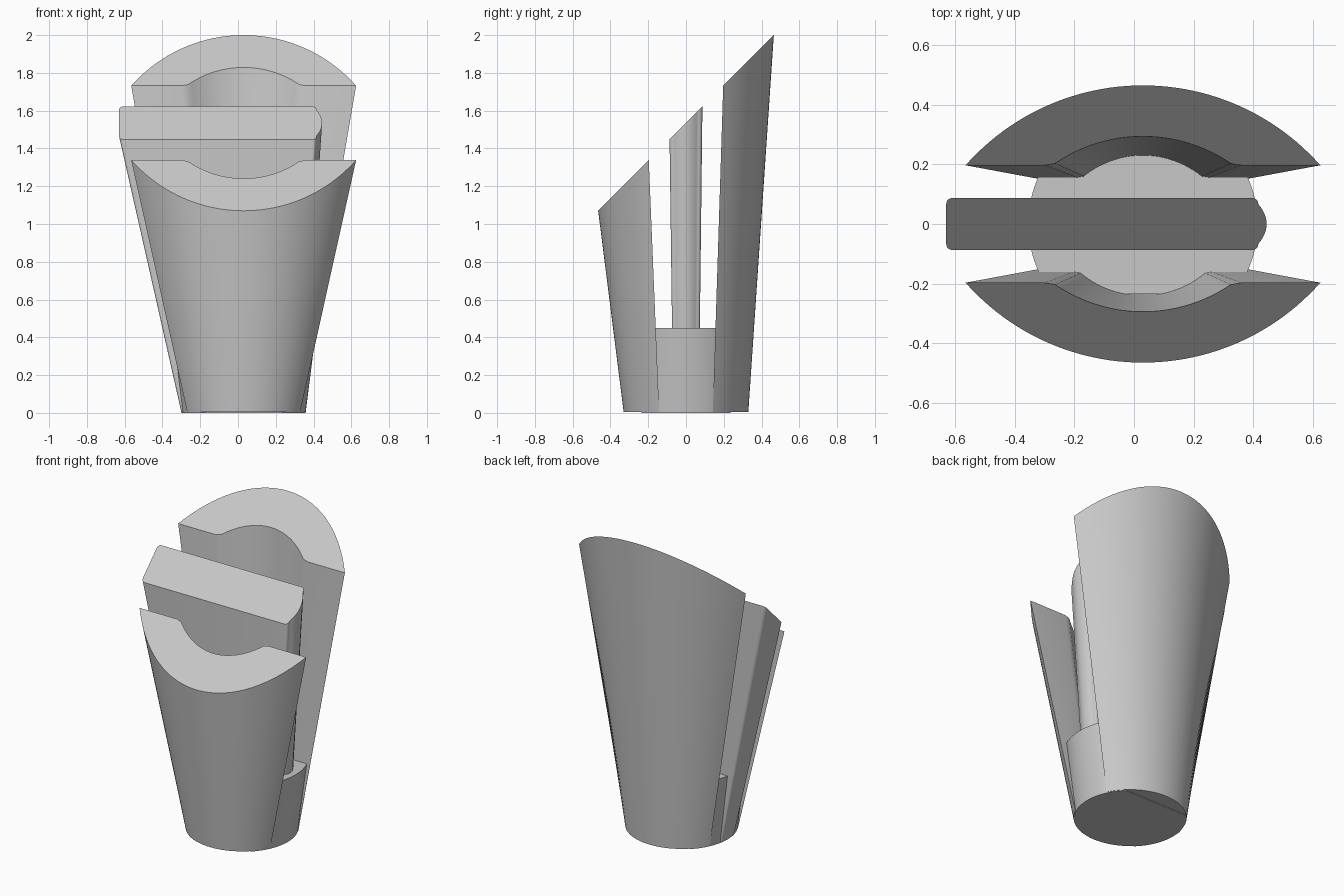
import bpy
import bmesh
import math

cube = bpy.data.objects.get("Cube")
if cube:
    bpy.data.objects.remove(cube, do_unlink=True)

CX = 0.03        # axis of the cone
CUT = 1.535      # slanted cut plane: z = y + CUT

grey = bpy.data.materials.new("plain grey")
grey.use_nodes = True
grey.diffuse_color = (0.58, 0.58, 0.58, 1)
grey.node_tree.nodes["Principled BSDF"].inputs["Base Color"].default_value = (0.58, 0.58, 0.58, 1)


def arc(half, y0, apex, n):
    """Points left to right on the arc through (-half, y0), (0, apex), (half, y0)."""
    h = apex - y0
    r = (half * half + h * h) / (2 * h)
    a = math.asin(half / r)
    return [(r * math.sin(a * (2 * i / n - 1)), apex - r + r * math.cos(a * (2 * i / n - 1)))
            for i in range(n + 1)]


def loft(name, bottom, top):
    """Join two matching 3D outlines with straight walls and close both ends."""
    bm = bmesh.new()
    low = [bm.verts.new(p) for p in bottom]
    high = [bm.verts.new(p) for p in top]
    n = len(low)
    for i in range(n):
        j = (i + 1) % n
        bm.faces.new((low[i], low[j], high[j], high[i]))
    bm.faces.new(low[::-1])
    bm.faces.new(high)
    bmesh.ops.recalc_face_normals(bm, faces=bm.faces)
    mesh = bpy.data.meshes.new(name)
    bm.to_mesh(mesh)
    bm.free()
    obj = bpy.data.objects.new(name, mesh)
    bpy.context.collection.objects.link(obj)
    mesh.materials.append(grey)
    bpy.ops.object.select_all(action='DESELECT')
    obj.select_set(True)
    bpy.context.view_layer.objects.active = obj
    bpy.ops.object.shade_smooth_by_angle(angle=math.radians(30))
    return obj


def flat(points, z):
    return [(CX + x, y, z) for x, y in points]


def slanted(points):
    return [(CX + x, y, y + CUT) for x, y in points]


def crescent(half, y0, apex, hollow, hollow_apex, flare, side):
    """Outer arc, with a hollow in the flat inner side."""
    inner = arc(hollow, y0 + flare / 6, hollow_apex, 24)
    inner = [(-hollow - flare, y0)] + inner + [(hollow + flare, y0)]
    return [(x, side * y) for x, y in arc(half, y0, apex, 48) + inner[::-1]]


# Front and back shells
for name, side in (("front_shell", -1), ("back_shell", 1)):
    loft(name,
         flat(crescent(0.299, 0.142, 0.33, 0.165, 0.21, 0.02, side), 0.004),
         slanted(crescent(0.595, 0.197, 0.465, 0.295, 0.294, 0.035, side)))


# Middle slab: rounded left corners and a bulging right end
def slab(left, right, half, radius, bulge):
    pts = []
    for sx, sy, start in ((-1, 1, 180), (1, 1, 90), (1, -1, 0), (-1, -1, 270)):
        end = left if sx < 0 else right - bulge
        for i in range(7):
            a = math.radians(start - 15 * i)
            pts.append((end - sx * radius + radius * math.cos(a),
                        sy * (half - radius) + radius * math.sin(a)))
        if (sx, sy) == (1, 1):
            # curved end between the two right corners
            inner = half - radius
            pts += [(right - bulge * (y / inner) ** 2, y)
                    for y in [inner * (1 - k / 6) for k in range(1, 12)]]
    return pts


loft("middle_slab",
     flat(slab(-0.33, 0.315, 0.068, 0.014, 0.02), 0.004),
     slanted(slab(-0.66, 0.415, 0.087, 0.02, 0.028)))


# Core joining the parts at the base, trimmed to stay inside the shells
def core(radius, trim):
    a = math.asin(trim / radius)
    right = [(radius * math.cos(a * (1 - k / 12)), radius * math.sin(a * (1 - k / 12)))
             for k in range(25)]
    return right + [(-x, -y) for x, y in right]


loft("base_core", flat(core(0.328, 0.235), 0), flat(core(0.385, 0.235), 0.45))
